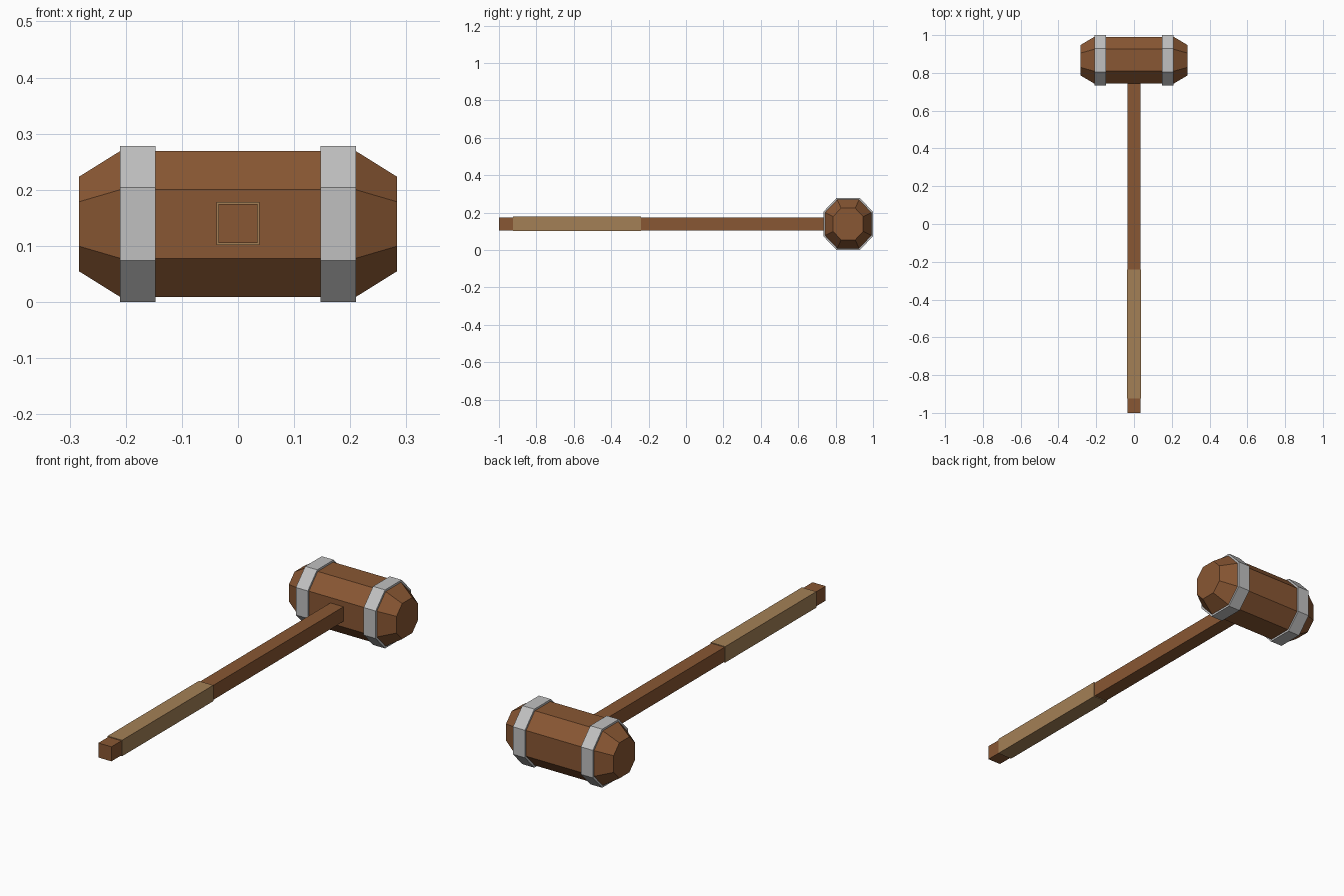
import bpy, bmesh

cube = bpy.data.objects.get("Cube")
if cube:
    bpy.data.objects.remove(cube, do_unlink=True)

HEAD_Y, MID_Z = 0.867, 0.139
HEAD_RY, HEAD_RZ = 0.124, 0.13     # half depth and half height of the head
FLAT = 0.47                        # flat share of each octagon side


def material(name, color):
    mat = bpy.data.materials.new(name)
    mat.use_nodes = True
    mat.diffuse_color = (*color, 1)
    mat.node_tree.nodes["Principled BSDF"].inputs["Base Color"].default_value = (*color, 1)
    return mat


wood = material("brown wood", (0.25, 0.095, 0.033))
leather = material("tan leather", (0.37, 0.216, 0.093))
metal = material("grey metal", (0.53, 0.53, 0.53))


def finish(name, bm, mat):
    bmesh.ops.recalc_face_normals(bm, faces=bm.faces)
    mesh = bpy.data.meshes.new(name)
    bm.to_mesh(mesh)
    bm.free()
    mesh.materials.append(mat)
    obj = bpy.data.objects.new(name, mesh)
    bpy.context.collection.objects.link(obj)
    return obj


def octagon(bm, x, scale):
    """Ring of eight vertices across the head axis."""
    outline = [(1, -FLAT), (1, FLAT), (FLAT, 1), (-FLAT, 1),
               (-1, FLAT), (-1, -FLAT), (-FLAT, -1), (FLAT, -1)]
    return [bm.verts.new((x, HEAD_Y + HEAD_RY * scale * y, MID_Z + HEAD_RZ * scale * z))
            for y, z in outline]


def loft(name, sections, mat, closed=False):
    """Skin octagons given as (x, scale); closed joins last to first."""
    bm = bmesh.new()
    rings = [octagon(bm, x, s) for x, s in sections]
    pairs = list(zip(rings, rings[1:]))
    if closed:
        pairs.append((rings[-1], rings[0]))
    else:
        bm.faces.new(rings[0])
        bm.faces.new(rings[-1])
    for a, b in pairs:
        for i in range(8):
            j = (i + 1) % 8
            bm.faces.new((a[i], a[j], b[j], b[i]))
    return finish(name, bm, mat)


def bar(name, half, y0, y1, mat):
    """Square bar running along y."""
    bm = bmesh.new()
    bmesh.ops.create_cube(bm, size=1)
    for v in bm.verts:
        v.co = (v.co.x * 2 * half, y0 + (v.co.y + 0.5) * (y1 - y0),
                MID_Z + 0.001 + v.co.z * 2 * half)
    return finish(name, bm, mat)


# Mallet head with tapered ends
loft("mallet_head", [(-0.283, 0.65), (-0.21, 1), (0.21, 1), (0.283, 0.65)], wood)

# Metal bands around the head
for side, label in ((1, "left"), (-1, "right")):
    inner, outer = 0.147 * side, 0.21 * side
    loft(label + "_band", [(inner, 0.99), (inner, 1.07), (outer, 1.07), (outer, 0.99)],
         metal, closed=True)

# Shaft and its wrapped grip
bar("handle", 0.0345, -1, HEAD_Y - 0.1, wood)
bar("grip", 0.038, -0.925, -0.24, leather)
